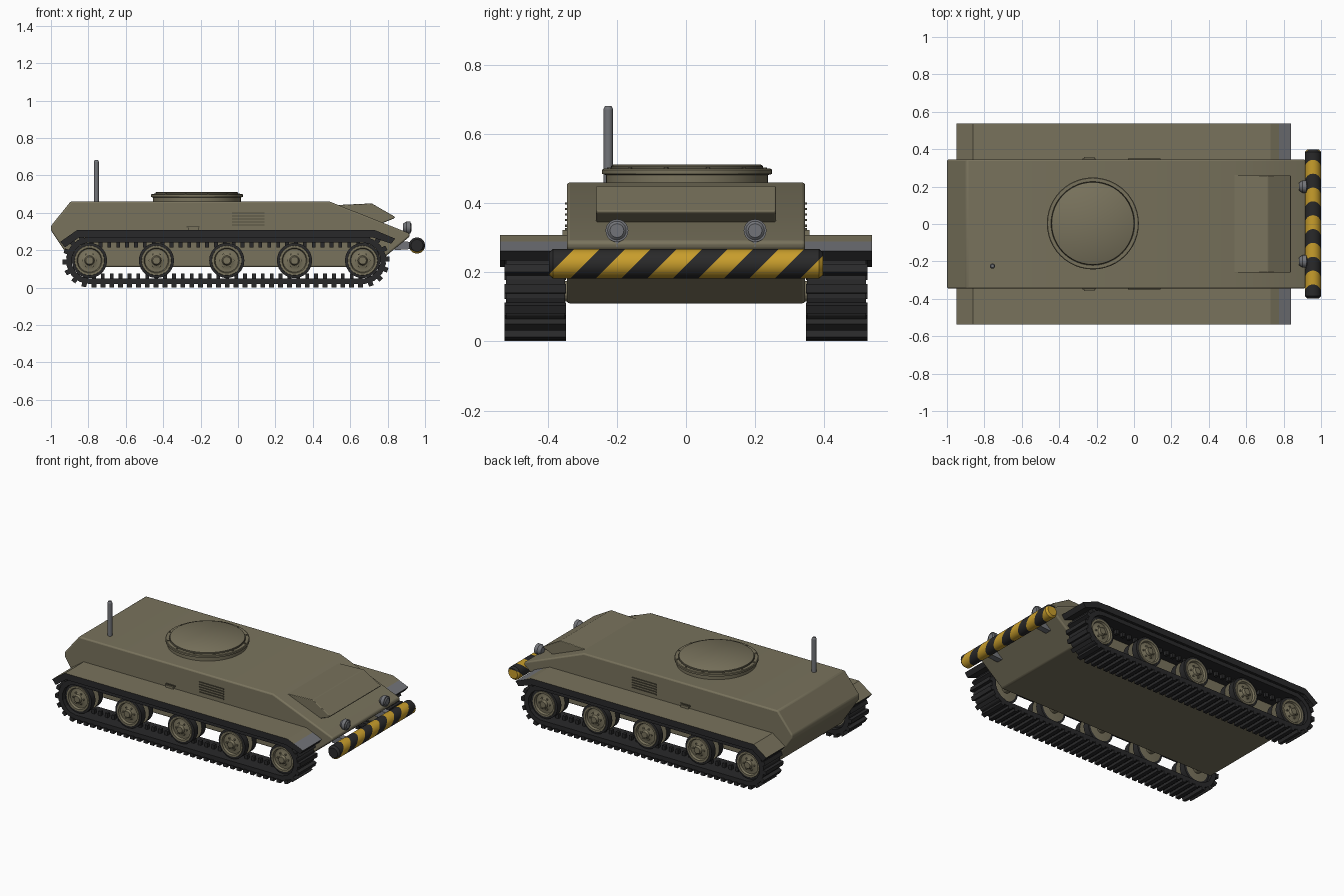
import bpy, bmesh, math
from mathutils import Vector, Matrix

if "Cube" in bpy.data.objects:
    bpy.data.objects.remove(bpy.data.objects["Cube"])


def mat(name, rgb):
    m = bpy.data.materials.new(name)
    m.diffuse_color = (*rgb, 1)
    m.use_nodes = True
    m.node_tree.nodes["Principled BSDF"].inputs["Base Color"].default_value = m.diffuse_color
    return m


KHAKI = mat("olive_paint", (0.19, 0.17, 0.108))
SHADE = mat("dark_olive", (0.085, 0.077, 0.05))
RUBBER = mat("black_rubber", (0.022, 0.022, 0.023))
STEEL = mat("bare_steel", (0.17, 0.175, 0.19))
YELLOW = mat("warning_yellow", (0.58, 0.34, 0.025))


def finish(name, bm, mats, rule=None, smooth=False, bevel=0):
    bmesh.ops.recalc_face_normals(bm, faces=bm.faces)
    bm.normal_update()
    if rule:
        for f in bm.faces:
            f.material_index = rule(f)
    me = bpy.data.meshes.new(name)
    bm.to_mesh(me)
    bm.free()
    for m in mats:
        me.materials.append(m)
    ob = bpy.data.objects.new(name, me)
    bpy.context.collection.objects.link(ob)
    if bevel:
        b = ob.modifiers.new("bevel", 'BEVEL')
        b.width, b.segments, b.limit_method = bevel, 3, 'ANGLE'
        b.angle_limit = math.radians(25)
    if smooth:
        bpy.ops.object.select_all(action='DESELECT')
        ob.select_set(True)
        bpy.context.view_layer.objects.active = ob
        bpy.ops.object.shade_smooth_by_angle(angle=math.radians(35))
    return ob


def add_prism(bm, pts, y0, y1):
    """Extrude an x-z outline from y0 to y1."""
    a = [bm.verts.new((x, y0, z)) for x, z in pts]
    b = [bm.verts.new((x, y1, z)) for x, z in pts]
    n = len(pts)
    bm.faces.new(a)
    bm.faces.new(b[::-1])
    for i in range(n):
        j = (i + 1) % n
        bm.faces.new((a[j], a[i], b[i], b[j]))


def add_box(bm, c, size, angle=0):
    m = Matrix.Translation(c) @ Matrix.Rotation(angle, 4, 'Y') @ Matrix.Diagonal((*size, 1))
    bmesh.ops.create_cube(bm, size=1, matrix=m)


def add_rod(bm, p, q, r, n=16, r2=None):
    p, q = Vector(p), Vector(q)
    m = Matrix.Translation((p + q) / 2) @ (q - p).to_track_quat('Z', 'Y').to_matrix().to_4x4()
    bmesh.ops.create_cone(bm, cap_ends=True, segments=n, radius1=r,
                          radius2=r if r2 is None else r2, depth=(q - p).length, matrix=m)


def add_lathe(bm, prof, n, m):
    """Revolve (radius, height) points about local z, then place by matrix m."""
    vs = [bm.verts.new((r, 0, h)) for r, h in prof]
    es = [bm.edges.new(e) for e in zip(vs, vs[1:])]
    res = bmesh.ops.spin(bm, geom=vs + es, cent=(0, 0, 0), axis=(0, 0, 1),
                         angle=2 * math.pi, steps=n, use_merge=False)
    new = set(vs)
    for e in bm.edges:
        if e.is_wire is False and not e.tag:
            new.update(e.verts)
            e.tag = True
    new = list(new)
    bmesh.ops.transform(bm, matrix=m, verts=new)
    bmesh.ops.remove_doubles(bm, verts=new, dist=0.0005)
    for e in bm.edges:
        e.tag = True


# Hull body and raised nose hatch
bm = bmesh.new()
add_prism(bm, [(-1, 0.305), (-1, 0.33), (-0.895, 0.46), (0.49, 0.46), (0.917, 0.29),
               (0.917, 0.272), (0.72, 0.11), (-0.87, 0.11)], -0.345, 0.345)
finish("hull", bm, [KHAKI], smooth=True, bevel=0.014)
bm = bmesh.new()
add_prism(bm, [(0.5, 0.43), (0.54, 0.442), (0.715, 0.45), (0.84, 0.378), (0.835, 0.37),
               (0.76, 0.34), (0.6, 0.38)], -0.26, 0.26)
finish("nose_hatch", bm, [KHAKI], bevel=0.004)

# Turret ring with bolts and lid
C = Vector((-0.22, 0.003, 0))
bm = bmesh.new()
add_lathe(bm, [(0.235, 0.45), (0.235, 0.482), (0.246, 0.485), (0.246, 0.497), (0.242, 0.5),
               (0.224, 0.5), (0.222, 0.496), (0.22, 0.508), (0.214, 0.512), (0, 0.512)],
          48, Matrix.Translation(C))
finish("turret_ring", bm, [KHAKI, SHADE], smooth=True,
       rule=lambda f: int(0.2195 < (f.calc_center_median().xy - C.xy).length < 0.2245))
bm = bmesh.new()
for i in range(12):
    a = math.radians(30 * i + 15)
    p = C + Vector((0.233 * math.cos(a), 0.233 * math.sin(a), 0.498))
    add_rod(bm, p, p + Vector((0, 0, 0.006)), 0.006, 6)
finish("ring_bolts", bm, [KHAKI])

# Antenna
bm = bmesh.new()
add_rod(bm, (-0.757, -0.225, 0.45), (-0.757, -0.225, 0.672), 0.014)
add_rod(bm, (-0.757, -0.225, 0.672), (-0.757, -0.225, 0.682), 0.014, r2=0.009)
finish("antenna", bm, [STEEL], smooth=True)

# Side louvres and small latches
bm = bmesh.new()
for s in (-1, 1):
    for k in range(5):
        add_box(bm, (0.055, s * 0.347, 0.335 + 0.016 * k), (0.175, 0.006, 0.006))
    add_box(bm, (-0.24, s * 0.347, 0.325), (0.07, 0.006, 0.008))
finish("side_louvres", bm, [SHADE])
bm = bmesh.new()
for s in (-1, 1):
    add_box(bm, (-0.24, s * 0.35, 0.315), (0.055, 0.016, 0.016))
finish("side_latches", bm, [KHAKI])

# Fenders: painted on top, bare at the front tip, dark below and on the edges
def fender_colour(f):
    if f.normal.z < 0.3:
        return 1
    return 2 if f.calc_center_median().x > 0.77 else 0


for s, side in ((-1, "right"), (1, "left")):
    bm = bmesh.new()
    add_prism(bm, [(-0.95, 0.245), (-0.86, 0.308), (0.73, 0.308), (0.84, 0.262),
                   (0.82, 0.235), (0.72, 0.268), (-0.85, 0.268), (-0.925, 0.215)],
              s * 0.34, s * 0.538)
    bmesh.ops.bisect_plane(bm, geom=bm.verts[:] + bm.edges[:] + bm.faces[:],
                           plane_co=(0.775, 0, 0), plane_no=(1, 0, 0))
    finish(side + "_fender", bm, [KHAKI, RUBBER, STEEL], rule=fender_colour)

# Track loop: two straights and two half circles around the end wheels
XA, XB, ZW = -0.794, 0.666, 0.145
L = XB - XA


def track_point(t, r, r0=0.11):
    """Position and outward angle at path distance t, at offset radius r."""
    arc = math.pi * r0
    if t < L:
        return XA + t, ZW - r, -math.pi / 2
    t -= L
    if t < arc:
        a = -math.pi / 2 + t / r0
        return XB + r * math.cos(a), ZW + r * math.sin(a), a
    t -= arc
    if t < L:
        return XB - t, ZW + r, math.pi / 2
    a = math.pi / 2 + (t - L) / r0
    return XA + r * math.cos(a), ZW + r * math.sin(a), a


N = 76
STEP = (2 * L + 2 * math.pi * 0.11) / N
for s, side in ((-1, "right"), (1, "left")):
    bm = bmesh.new()
    y = s * 0.436
    rings = []
    for i in range(N):
        ring = []
        for r, w in ((0.096, -0.085), (0.126, -0.085), (0.126, 0.085), (0.096, 0.085)):
            x, z, _ = track_point(i * STEP, r)
            ring.append(bm.verts.new((x, y + w, z)))
        rings.append(ring)
    for i in range(N):
        a, b = rings[i], rings[(i + 1) % N]
        for k in range(4):
            bm.faces.new((a[k], a[k - 1], b[k - 1], b[k]))
    # cleats outside, guide teeth inside
    for i in range(N):
        x, z, a = track_point((i + 0.5) * STEP, 0.133)
        add_box(bm, (x, y, z), (0.022, 0.178, 0.026), -a)
        x, z, a = track_point((i + 0.5) * STEP, 0.084)
        add_box(bm, (x, y, z), (0.03, 0.022, 0.02), -a)
    finish(side + "_track", bm, [RUBBER])

    # Road wheels with grooved rims, rubber tyres, hub bolts and axles
    prof = [(0, 0.075), (0.02, 0.075), (0.026, 0.06), (0.045, 0.05), (0.062, 0.05), (0.067, 0.064),
            (0.079, 0.064), (0.08, 0.06), (0.094, 0.058), (0.094, 0.018), (0.055, 0.018),
            (0.055, -0.018), (0.094, -0.018), (0.094, -0.06), (0.08, -0.062), (0, -0.062)]
    for k, wx in enumerate((XA, -0.436, -0.06, 0.302, XB)):
        place = Matrix.Translation((wx, y, ZW)) @ Matrix.Rotation(-s * math.pi / 2, 4, 'X')
        bm = bmesh.new()
        add_lathe(bm, prof, 28, place)

        def tyre(f, wx=wx):
            rad = [math.hypot(v.co.x - wx, v.co.z - ZW) for v in f.verts]
            return int(min(rad) > 0.0795)
        finish(f"{side}_wheel_{k + 1}", bm, [KHAKI, RUBBER], rule=tyre, smooth=True)
        bm = bmesh.new()
        for j in range(6):
            a = j * math.pi / 3
            px, pz = wx + 0.036 * math.cos(a), ZW + 0.036 * math.sin(a)
            add_rod(bm, (px, y + s * 0.05, pz), (px, y + s * 0.062, pz), 0.006, 6)
        add_rod(bm, (wx, s * 0.33, ZW), (wx, s * 0.39, ZW), 0.03)
        finish(f"{side}_hub_{k + 1}", bm, [KHAKI])

# Striped front bumper bar
bm = bmesh.new()
BX, BZ = 0.957, 0.225
add_rod(bm, (BX, -0.385, BZ), (BX, 0.385, BZ), 0.043, 24)
add_rod(bm, (BX, -0.397, BZ), (BX, -0.385, BZ), 0.032, 24, 0.043)
add_rod(bm, (BX, 0.385, BZ), (BX, 0.397, BZ), 0.043, 24, 0.032)
P, START = 0.074, -0.292
for k in range(-2, 12):
    bmesh.ops.bisect_plane(bm, geom=bm.verts[:] + bm.edges[:] + bm.faces[:],
                           plane_co=(BX, START + P * k, BZ), plane_no=(0, 1, -1))


def stripe(f):
    c = f.calc_center_median()
    return int(math.floor((c.y - (c.z - BZ) - START) / P) % 2 == 0)


finish("bumper_bar", bm, [YELLOW, RUBBER], rule=stripe, smooth=True)

# Bumper brackets
bm = bmesh.new()
for y in (-0.22, 0.22):
    add_prism(bm, [(0.83, 0.225), (0.84, 0.2), (0.95, 0.208), (0.95, 0.24), (0.87, 0.25)],
              y - 0.02, y + 0.02)
finish("bumper_brackets", bm, [STEEL])

# Headlights
for s, side in ((-1, "right"), (1, "left")):
    bm = bmesh.new()
    y = s * 0.2
    add_rod(bm, (0.905, y, 0.275), (0.905, y, 0.3), 0.012)
    add_rod(bm, (0.882, y, 0.321), (0.9, y, 0.321), 0.02, 20, 0.033)
    add_rod(bm, (0.9, y, 0.321), (0.922, y, 0.321), 0.033, 20)
    add_rod(bm, (0.922, y, 0.321), (0.928, y, 0.321), 0.027, 20, 0.02)
    finish(side + "_headlight", bm, [STEEL], smooth=True)
